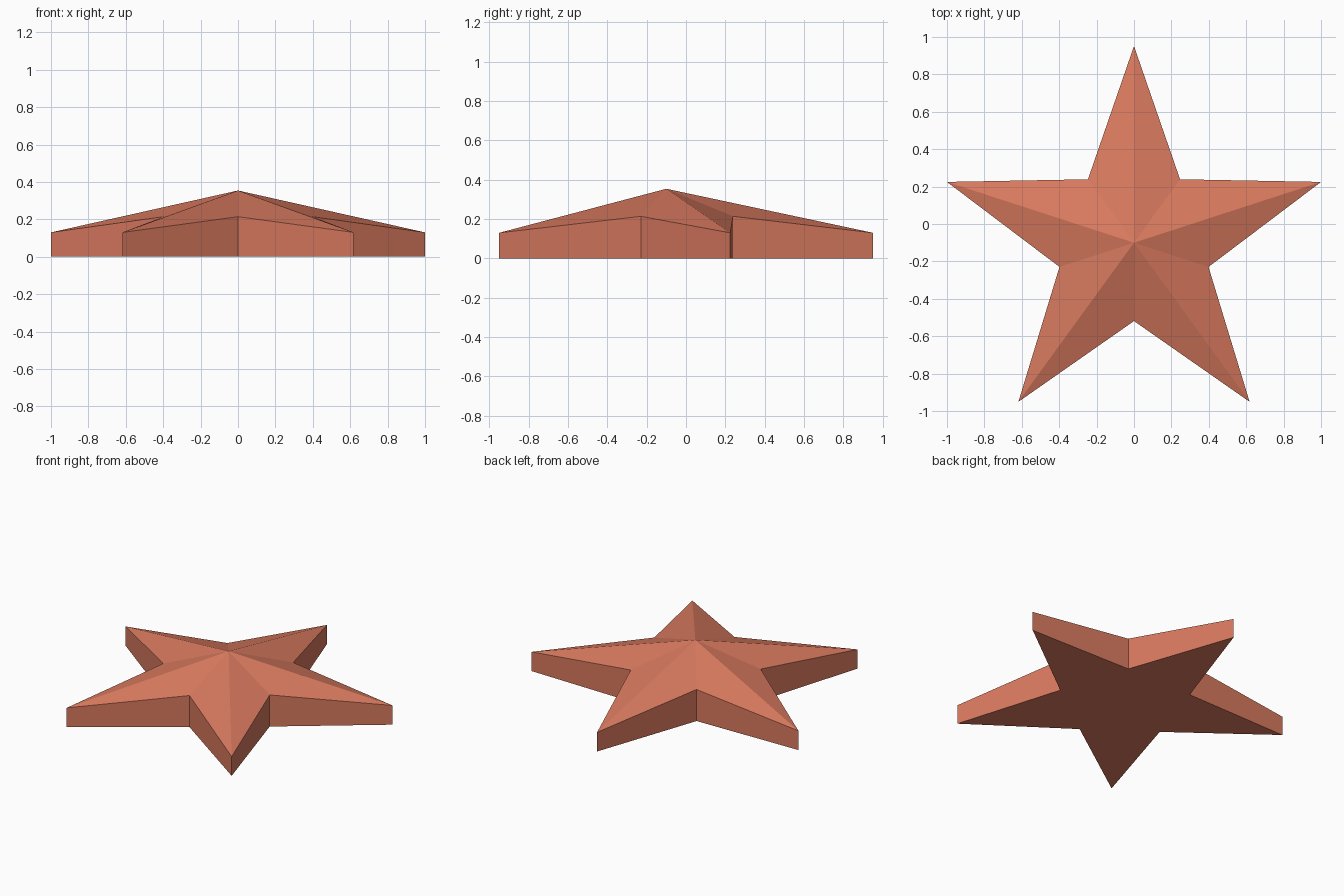
import bpy, bmesh
from math import sin, cos, pi

cube = bpy.data.objects.get("Cube")
if cube:
    bpy.data.objects.remove(cube, do_unlink=True)

CENTRE_Y = -0.1
TIP_R, NOTCH_R = 1.0515, 0.419
TIP_Z, NOTCH_Z, PEAK_Z = 0.13, 0.214, 0.354

# Terracotta material
mat = bpy.data.materials.new("terracotta")
mat.use_nodes = True
colour = (0.70, 0.195, 0.115, 1)
mat.diffuse_color = colour
mat.node_tree.nodes["Principled BSDF"].inputs["Base Color"].default_value = colour

# Ten-sided star outline, alternating tips and notches
bm = bmesh.new()
base, rim = [], []
for i in range(10):
    tip = i % 2 == 0
    r, z = (TIP_R, TIP_Z) if tip else (NOTCH_R, NOTCH_Z)
    a = pi / 2 + i * pi / 5
    x, y = r * cos(a), CENTRE_Y + r * sin(a)
    base.append(bm.verts.new((x, y, 0)))
    rim.append(bm.verts.new((x, y, z)))
peak = bm.verts.new((0, CENTRE_Y, PEAK_Z))

# Flat underside, upright walls and faceted top
bm.faces.new(base[::-1])
for i in range(10):
    j = (i + 1) % 10
    bm.faces.new((base[i], base[j], rim[j], rim[i]))
    bm.faces.new((rim[i], rim[j], peak))

mesh = bpy.data.meshes.new("star")
bm.to_mesh(mesh)
bm.free()
mesh.materials.append(mat)
star = bpy.data.objects.new("star", mesh)
bpy.context.collection.objects.link(star)
